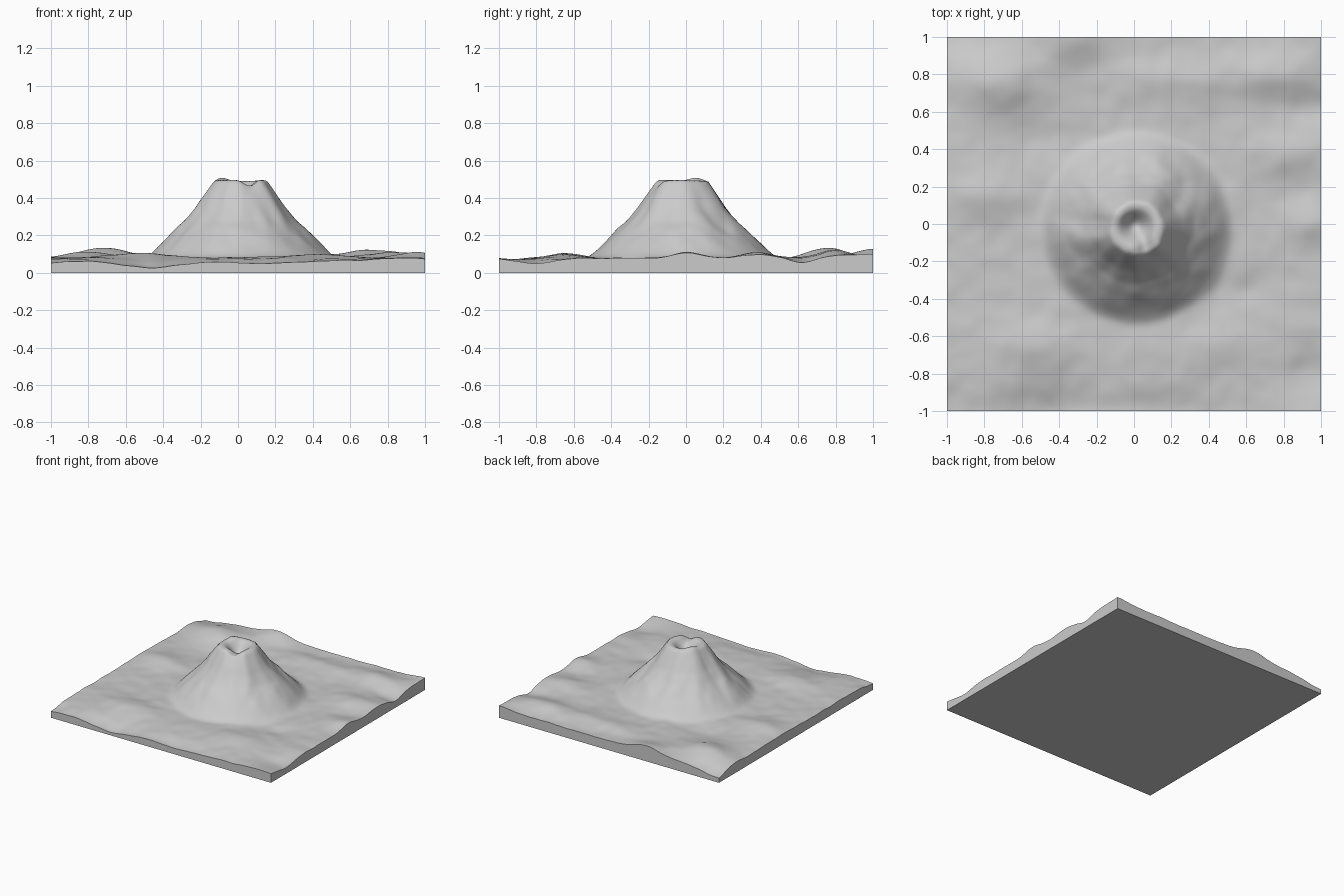
import bpy, bmesh, math
from mathutils import noise, Vector

if "Cube" in bpy.data.objects:
    bpy.data.objects.remove(bpy.data.objects["Cube"])

N = 150  # grid resolution

# Cone flank profile: (radius, height)
PROFILE = [(0.0, 0.515), (0.10, 0.51), (0.14, 0.495), (0.19, 0.42), (0.24, 0.345),
           (0.30, 0.275), (0.40, 0.18), (0.47, 0.11), (0.56, 0.03), (0.7, 0.0)]

# Ground swells: (x, y, x radius, y radius, height)
SWELLS = [(-0.72, 0.76, 0.20, 0.14, 0.055), (-0.34, 1.0, 0.16, 0.14, 0.05),
          (-1.0, 1.05, 0.20, 0.15, -0.045), (0.72, 0.80, 0.24, 0.12, 0.045),
          (0.15, 0.78, 0.25, 0.10, 0.025), (0.85, 0.38, 0.22, 0.12, 0.035),
          (0.97, 0.0, 0.16, 0.11, 0.03), (-0.80, 0.15, 0.2, 0.13, 0.03),
          (-0.5, -1.0, 0.22, 0.13, -0.045), (0.1, -1.0, 0.5, 0.10, -0.025),
          (0.35, -0.65, 0.25, 0.12, 0.02), (-0.55, -0.65, 0.25, 0.12, 0.025),
          (0.95, -0.8, 0.15, 0.13, -0.03), (1.0, 0.62, 0.15, 0.08, -0.025),
          (-0.5, 0.45, 0.2, 0.12, -0.02), (1.0, 1.0, 0.12, 0.12, 0.02),
          (-1.0, -1.0, 0.2, 0.15, -0.025), (0.65, -0.35, 0.2, 0.1, -0.015)]


def lookup(r):
    for (r0, z0), (r1, z1) in zip(PROFILE, PROFILE[1:]):
        if r < r1:
            return z0 + (z1 - z0) * (r - r0) / (r1 - r0)
    return 0.0


def bump(x, y, cx, cy, rx, ry, h):
    return h * math.exp(-((x - cx) / rx) ** 2 - ((y - cy) / ry) ** 2)


def height(x, y):
    # Rolling plain
    ground = 0.078 + sum(bump(x, y, *s) for s in SWELLS)
    ground += 0.008 * noise.noise(Vector((x * 4, y * 4, 3.0)))
    ground += 0.004 * noise.noise(Vector((x * 10, y * 10, 7.0)))
    # Cone with radial gullies on its flanks
    dx, dy = x - 0.015, y + 0.02
    r, a = math.hypot(dx, dy), math.atan2(dy, dx)
    flank = max(0.0, min(1.0, (r - 0.1) / 0.12)) * max(0.0, min(1.0, (0.5 - r) / 0.15))
    gully = noise.noise(Vector((math.cos(a) * 2.6, math.sin(a) * 2.6, r * 3)))
    cone = lookup(r + 0.022 * flank * gully)
    cone += 0.010 * flank * noise.noise(Vector((x * 12, y * 12, 1.0)))
    # Uneven rim and sunken crater
    cone += bump(x, y, -0.08, 0.05, 0.05, 0.05, 0.018)
    cone += bump(x, y, 0.01, -0.01, 0.075, 0.075, -0.105)
    cone += bump(x, y, 0.06, -0.12, 0.04, 0.06, -0.035)
    # Smooth maximum of plain and cone
    k = 0.012
    m = max(ground, cone)
    return m + k * math.log(math.exp((ground - m) / k) + math.exp((cone - m) / k))


# Terrain surface, side walls and flat underside in one closed mesh
bm = bmesh.new()
bmesh.ops.create_grid(bm, x_segments=N, y_segments=N, size=1.0)
for v in bm.verts:
    v.co.z = min(0.52, max(0.02, height(v.co.x, v.co.y)))
rim = [e for e in bm.edges if e.is_boundary]
wall = bmesh.ops.extrude_edge_only(bm, edges=rim)["geom"]
for v in wall:
    if isinstance(v, bmesh.types.BMVert):
        v.co.z = 0.0
bottom = [e for e in wall if isinstance(e, bmesh.types.BMEdge) and e.is_boundary
          and all(v.co.z == 0.0 for v in e.verts)]
bmesh.ops.contextual_create(bm, geom=bottom)
bmesh.ops.recalc_face_normals(bm, faces=bm.faces)

mesh = bpy.data.meshes.new("volcano_terrain")
bm.to_mesh(mesh)
bm.free()
terrain = bpy.data.objects.new("volcano_terrain", mesh)
bpy.context.collection.objects.link(terrain)
bpy.context.view_layer.objects.active = terrain
terrain.select_set(True)
bpy.ops.object.shade_smooth_by_angle(angle=math.radians(50))
